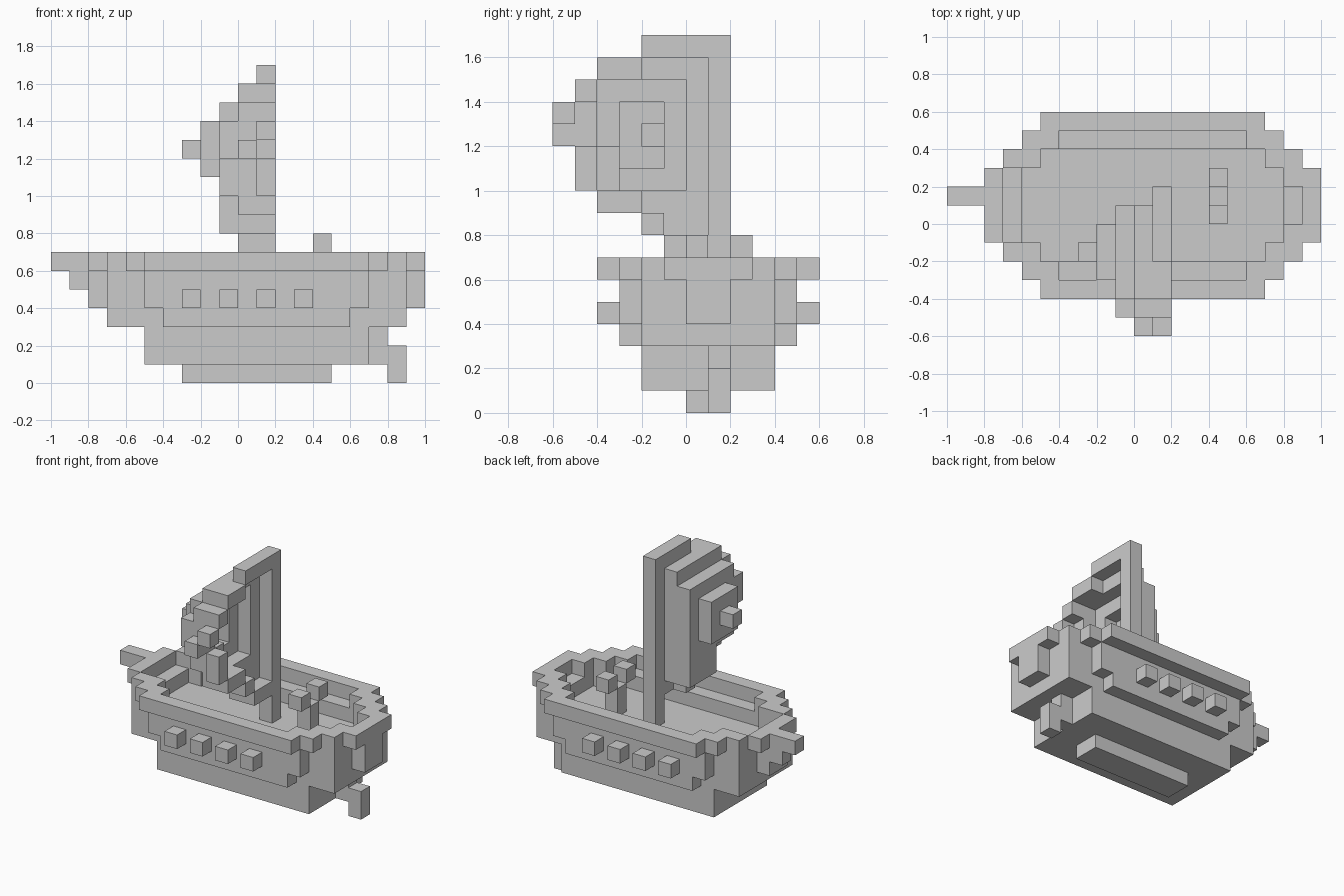
import bpy, bmesh, math
from mathutils import Vector

if "Cube" in bpy.data.objects:
    bpy.data.objects.remove(bpy.data.objects["Cube"])

U = 0.1  # size of one block

DIRS = {
    (1, 0, 0): [(1, 0, 0), (1, 1, 0), (1, 1, 1), (1, 0, 1)],
    (-1, 0, 0): [(0, 0, 0), (0, 0, 1), (0, 1, 1), (0, 1, 0)],
    (0, 1, 0): [(0, 1, 0), (0, 1, 1), (1, 1, 1), (1, 1, 0)],
    (0, -1, 0): [(0, 0, 0), (1, 0, 0), (1, 0, 1), (0, 0, 1)],
    (0, 0, 1): [(0, 0, 1), (1, 0, 1), (1, 1, 1), (0, 1, 1)],
    (0, 0, -1): [(0, 0, 0), (0, 1, 0), (1, 1, 0), (1, 0, 0)],
}


def flip_x(b):
    return (2 - b[1], 2 - b[0]) + tuple(b[2:])


def flip_y(b):
    return (b[0], b[1], 2 - b[3], 2 - b[2], b[4], b[5])


def both_sides(boxes):
    return boxes + [flip_y(b) for b in boxes]


def four_ways(boxes):
    half = both_sides(boxes)
    return half + [flip_x(b) for b in half]


def blocks(name, boxes, holes=()):
    """Outer skin of the union of block ranges (x0,x1,y0,y1,z0,z1), minus holes."""
    def cells(bs):
        return {(x, y, z) for x0, x1, y0, y1, z0, z1 in bs
                for x in range(x0, x1) for y in range(y0, y1) for z in range(z0, z1)}
    solid = cells(boxes) - cells(holes)
    bm = bmesh.new()
    verts = {}

    def vert(p):
        if p not in verts:
            verts[p] = bm.verts.new(Vector(p) * U)
        return verts[p]

    for c in sorted(solid):
        for d, quad in DIRS.items():
            if tuple(a + b for a, b in zip(c, d)) not in solid:
                bm.faces.new([vert(tuple(a + b for a, b in zip(c, q))) for q in quad])
    bmesh.ops.dissolve_limit(bm, angle_limit=math.radians(1),
                             verts=bm.verts[:], edges=bm.edges[:])
    me = bpy.data.meshes.new(name)
    bm.to_mesh(me)
    bm.free()
    ob = bpy.data.objects.new(name, me)
    bpy.context.collection.objects.link(ob)
    return ob


# Hull: stepped bottom, deck, bulwark ring, overhanging rim, end posts
hull = [(-5, 7, -2, 4, 1, 3), (-4, 6, -3, 5, 3, 4),
        (-7, 9, -2, 4, 3, 5), (-5, 7, -3, 5, 4, 5)]
bulwark = four_ways([(1, 7, 4, 5, 5, 6), (7, 9, 3, 4, 5, 6),
                     (8, 9, 1, 3, 5, 6), (9, 10, 1, 2, 4, 6)])
rim = four_ways([(1, 7, 5, 6, 6, 7), (6, 8, 4, 5, 6, 7),
                 (7, 9, 3, 4, 6, 7), (9, 10, 1, 3, 6, 7)])
rim += both_sides([(8, 9, 2, 3, 6, 7)])
blocks("hull", hull + bulwark + rim)

# Keel, rudder and bowsprit
blocks("keel", [(-3, 5, 0, 2, 0, 1)])
blocks("rudder", [(7, 8, 1, 2, 1, 3), (8, 9, 1, 2, 0, 2)])
blocks("bowsprit", [(-10, -8, 1, 2, 6, 7), (-9, -8, 1, 2, 5, 6)])

# Gun ports along both sides
for i, x in enumerate((-3, -1, 1, 3)):
    port = (x, x + 1, 5, 6, 4, 5)
    blocks(f"gun_port_back_{i + 1}", [port])
    blocks(f"gun_port_front_{i + 1}", [flip_y(port)])

# Steering post with two handles
blocks("steering_post", [(4, 5, 1, 2, 5, 7), (4, 5, 0, 1, 7, 8), (4, 5, 2, 3, 7, 8)])

# Mast
blocks("mast", [(1, 2, 1, 2, 5, 17)])

# Sail edge, level with the mast
edge = [(1, 2, -2, 1, 16, 17), (1, 2, -4, -2, 15, 16), (1, 2, -5, -4, 14, 15),
        (1, 2, -6, -5, 13, 14), (1, 2, -5, -4, 10, 12), (1, 2, -4, -2, 9, 10),
        (1, 2, -2, -1, 8, 9), (1, 2, -1, 1, 7, 8)]
# Frame, then the bulge stepping out towards the bow
frame = [(0, 1, -4, 1, 15, 16), (0, 1, -5, -4, 12, 15), (0, 1, -6, -5, 12, 13),
         (0, 1, -4, 1, 9, 10), (0, 1, -2, 1, 8, 9), (0, 1, -1, 0, 7, 8),
         (0, 1, 0, 1, 8, 16), (0, 1, -4, -3, 10, 12)]
bulge = [(-1, 0, -4, 1, 10, 15), (-1, 0, -5, -4, 12, 14), (-1, 0, -2, 1, 8, 10),
         (-2, -1, -3, 0, 11, 14), (-3, -2, -2, -1, 12, 13)]
hollows = [(-1, 0, -3, -1, 11, 14), (-2, -1, -2, -1, 12, 13)]
blocks("sail", edge + frame + bulge, hollows)
